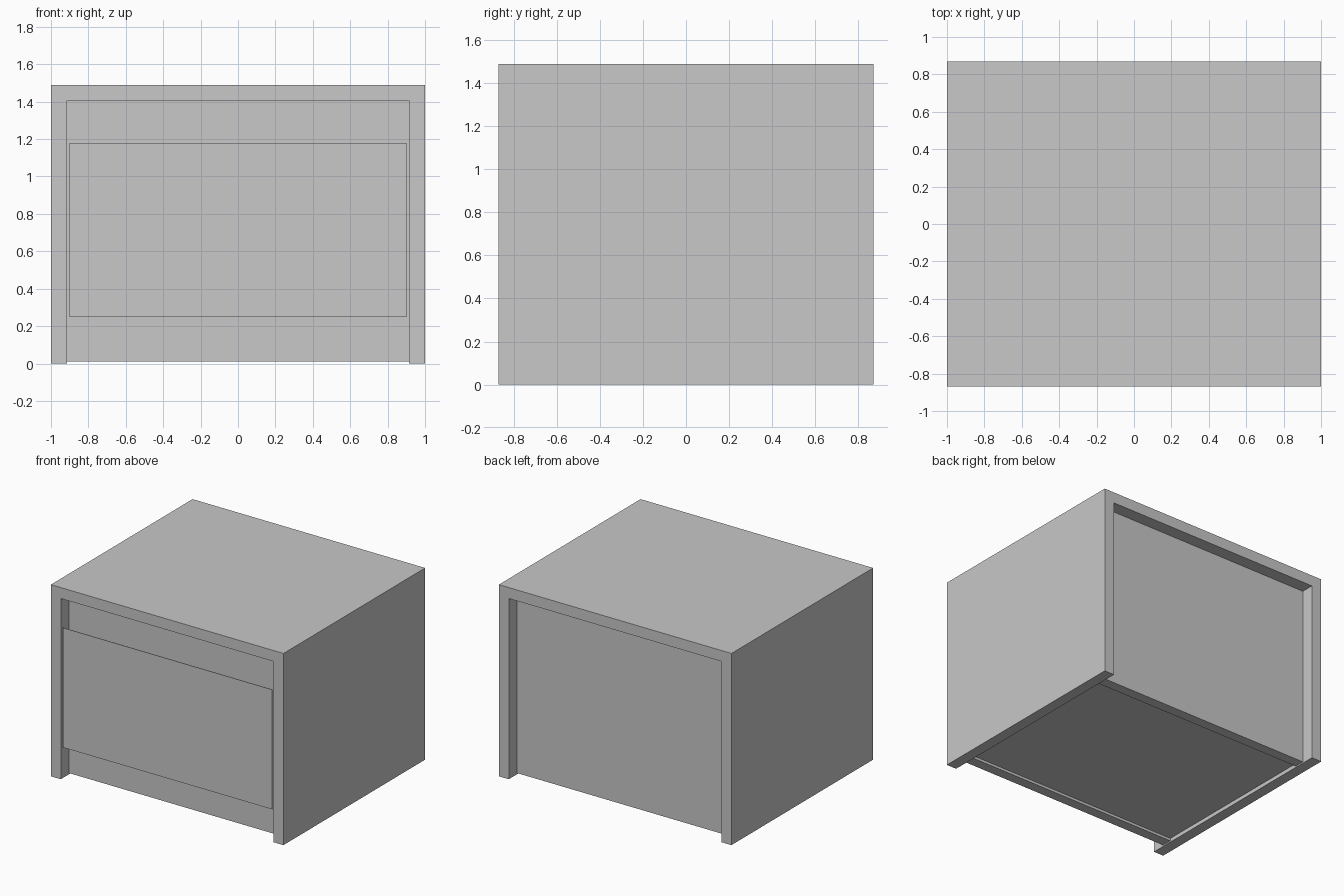
import bpy

if "Cube" in bpy.data.objects:
    bpy.data.objects.remove(bpy.data.objects["Cube"])

# Single flat grey
grey = bpy.data.materials.new("plain grey")
grey.diffuse_color = (0.58, 0.58, 0.58, 1)
grey.use_nodes = True
grey.node_tree.nodes["Principled BSDF"].inputs["Base Color"].default_value = grey.diffuse_color

W, D, H = 1.0, 0.87, 1.49      # half width, half depth, height
PANEL = 0.085                  # board thickness
INNER = W - PANEL              # inner face of the side boards
TOP_Z = H - PANEL              # underside of the top board
RECESS = 0.77                  # outer face of the front and back boards


def board(name, x, y, z):
    """Box spanning the given (min, max) ranges."""
    bpy.ops.mesh.primitive_cube_add(size=1)
    ob = bpy.context.object
    ob.name = name
    for i, (a, b) in enumerate((x, y, z)):
        ob.location[i] = (a + b) / 2
        ob.scale[i] = b - a
    bpy.ops.object.transform_apply(location=True, scale=True)
    ob.data.materials.append(grey)
    return ob


# Top board
board("top_board", (-W, W), (-D, D), (TOP_Z, H))

# Full depth side boards
board("left_side", (-W, -INNER), (-D, D), (0, TOP_Z))
board("right_side", (INNER, W), (-D, D), (0, TOP_Z))

# Recessed front and back boards
board("front_board", (-INNER, INNER), (-RECESS, -RECESS + 0.08), (0.01, TOP_Z))
board("back_board", (-INNER, INNER), (RECESS - 0.08, RECESS), (0.01, TOP_Z))

# Slightly raised floor between them
board("floor_board", (-INNER, INNER), (-RECESS + 0.08, RECESS - 0.08), (0.03, 0.11))

# Thin drawer face standing in front of the recess
board("drawer_face", (-0.9, 0.9), (-0.866, -0.862), (0.25, 1.18))
